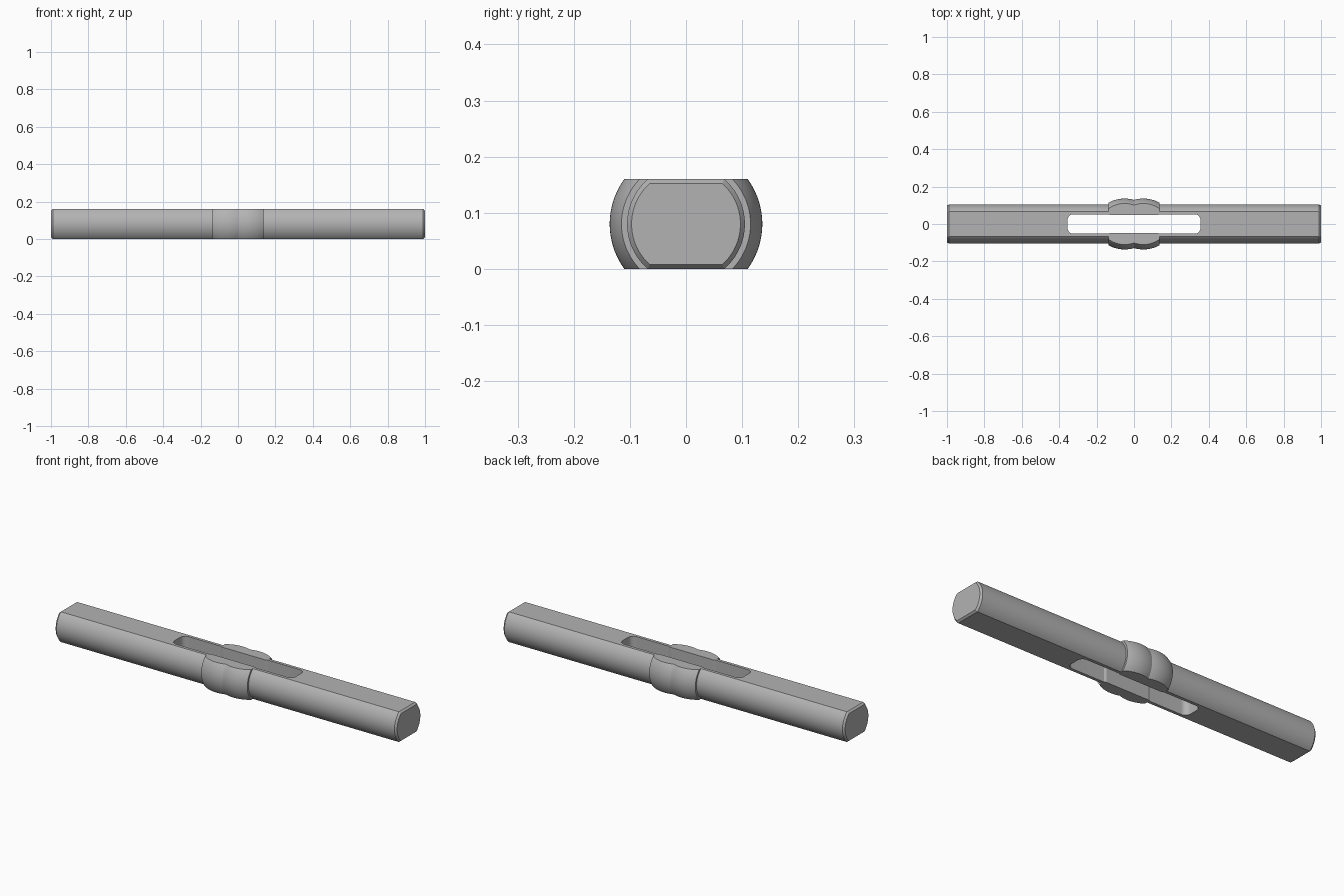
import bpy, bmesh, math
from mathutils import Vector

cube = bpy.data.objects.get("Cube")
if cube:
    bpy.data.objects.remove(cube, do_unlink=True)

HEIGHT = 0.16
MID = HEIGHT / 2
ROD_R = 0.105
COLLAR = 0.135
SIDES = 96

metal = bpy.data.materials.new("plain grey metal")
metal.use_nodes = True
grey = (0.45, 0.45, 0.45, 1)
metal.diffuse_color = grey
metal.node_tree.nodes["Principled BSDF"].inputs["Base Color"].default_value = grey


def make_object(name, bm):
    bmesh.ops.recalc_face_normals(bm, faces=bm.faces)
    mesh = bpy.data.meshes.new(name)
    bm.to_mesh(mesh)
    bm.free()
    mesh.materials.append(metal)
    obj = bpy.data.objects.new(name, mesh)
    bpy.context.collection.objects.link(obj)
    return obj


def lobe_radius(x):
    # two round lobes meeting in a shallow groove
    lobe = 0.1825
    return 0.136 - lobe + math.sqrt(lobe ** 2 - (abs(x) - 0.05) ** 2)


def cut_flat(bm, point, normal):
    geom = bm.verts[:] + bm.edges[:] + bm.faces[:]
    cut = bmesh.ops.bisect_plane(bm, geom=geom, dist=1e-6, plane_co=point,
                                 plane_no=normal, clear_outer=True)
    edges = [e for e in cut["geom_cut"] if isinstance(e, bmesh.types.BMEdge)]
    bmesh.ops.contextual_create(bm, geom=edges)


# Turned bar: chamfered ends and a double-lobed collar
steps = 32
lobes = [COLLAR * (2 * i / steps - 1) for i in range(steps + 1)]
profile = [(-1, ROD_R - 0.008), (-0.99, ROD_R), (-COLLAR, ROD_R)]
profile += [(x, lobe_radius(x)) for x in lobes]
profile += [(COLLAR, ROD_R), (0.99, ROD_R), (1, ROD_R - 0.008)]

bm = bmesh.new()
rings = []
for x, r in profile:
    ring = []
    for i in range(SIDES):
        a = math.tau * (i + 0.5) / SIDES
        ring.append(bm.verts.new((x, r * math.cos(a), MID + r * math.sin(a))))
    rings.append(ring)
for a, b in zip(rings, rings[1:]):
    for i in range(SIDES):
        j = (i + 1) % SIDES
        bm.faces.new((a[i], a[j], b[j], b[i]))
bm.faces.new(rings[0])
bm.faces.new(rings[-1])
bmesh.ops.recalc_face_normals(bm, faces=bm.faces)

# Flats above and below, then their bevelled ends
for s in (-1, 1):
    cut_flat(bm, Vector((0, 0, MID + s * MID)), Vector((0, 0, s)))
for s in (-1, 1):
    for e in (-1, 1):
        cut_flat(bm, Vector((e * 0.99, 0, MID + s * MID)),
                 Vector((e * 0.008, 0, s * 0.01)))
bar = make_object("grip_bar", bm)

# Slot cutter with rounded corners and a slightly narrower waist
END, WIDE, WAIST, CORNER = 0.355, 0.052, 0.047, 0.03
quarter = [(0.125, WAIST), (COLLAR, WIDE)]
for i in range(9):
    a = math.pi / 2 * (1 - i / 8)
    quarter.append((END - CORNER + CORNER * math.cos(a),
                    WIDE - CORNER + CORNER * math.sin(a)))
half = quarter + [(x, -y) for x, y in reversed(quarter)]
outline = half + [(-x, -y) for x, y in half]
bm = bmesh.new()
base = bm.faces.new([bm.verts.new((x, y, -0.1)) for x, y in outline])
solid = bmesh.ops.extrude_face_region(bm, geom=[base])
bmesh.ops.translate(bm, vec=(0, 0, 0.4),
                    verts=[v for v in solid["geom"] if isinstance(v, bmesh.types.BMVert)])
cutter = make_object("slot_cutter", bm)
cutter.hide_render = True

# Cut the slot through the bar
bpy.ops.object.select_all(action='DESELECT')
bar.select_set(True)
bpy.context.view_layer.objects.active = bar
slot = bar.modifiers.new("slot", 'BOOLEAN')
slot.operation = 'DIFFERENCE'
slot.solver = 'EXACT'
slot.object = cutter
bpy.ops.object.modifier_apply(modifier=slot.name)
bpy.data.objects.remove(cutter, do_unlink=True)
bpy.ops.object.shade_smooth_by_angle(angle=math.radians(25))
